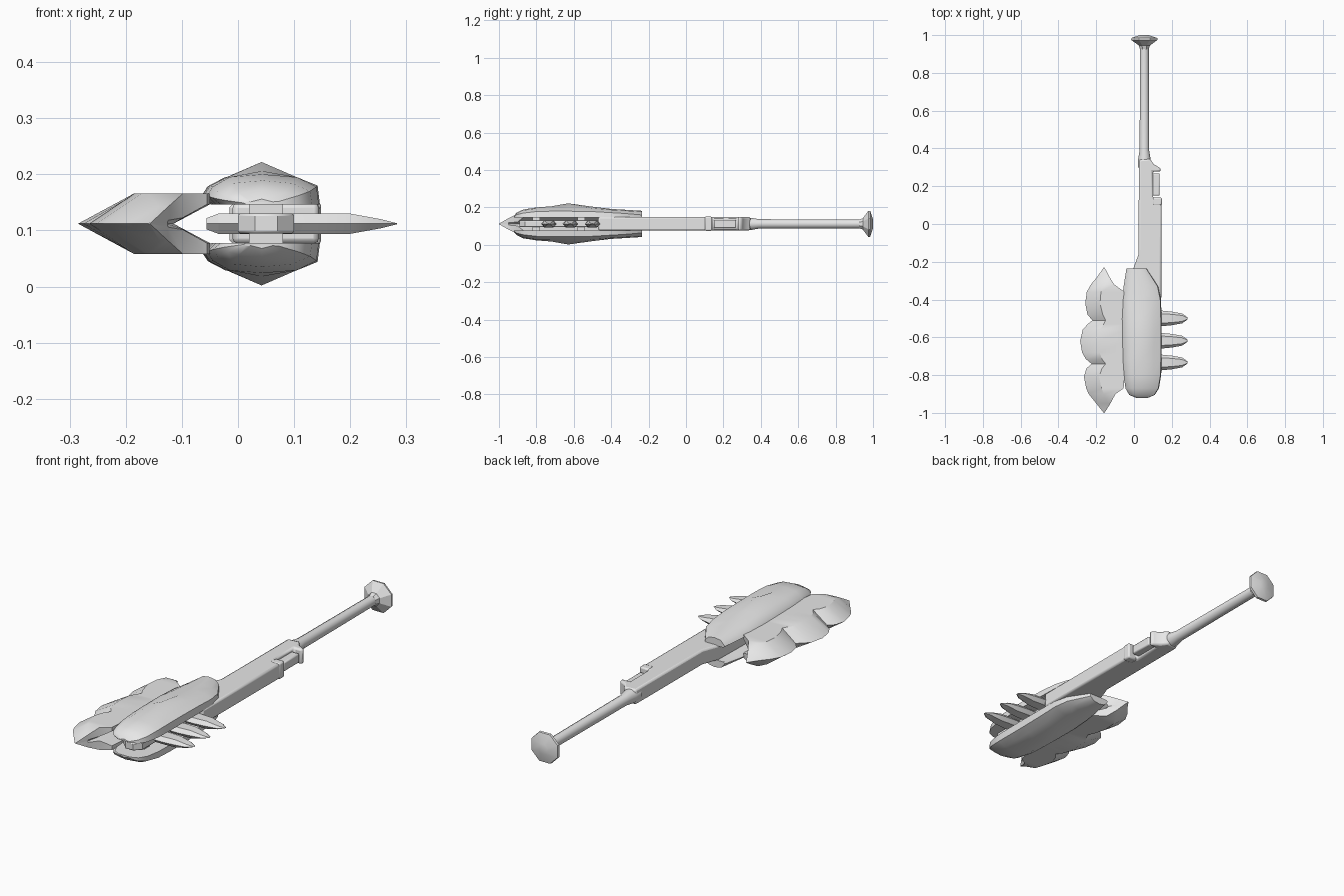
import bpy, bmesh, math

if "Cube" in bpy.data.objects:
    bpy.data.objects.remove(bpy.data.objects["Cube"])

MID = 0.112  # height of the horizontal symmetry plane
steel = bpy.data.materials.new("light_steel")
steel.diffuse_color = (0.8, 0.8, 0.8, 1)
steel.use_nodes = True
steel.node_tree.nodes["Principled BSDF"].inputs["Base Color"].default_value = steel.diffuse_color


def finish(name, bm, angle=35, bevel=0):
    bmesh.ops.remove_doubles(bm, verts=bm.verts, dist=1e-5)
    bmesh.ops.recalc_face_normals(bm, faces=bm.faces)
    me = bpy.data.meshes.new(name)
    bm.to_mesh(me)
    bm.free()
    me.materials.append(steel)
    ob = bpy.data.objects.new(name, me)
    bpy.context.collection.objects.link(ob)
    if bevel:
        m = ob.modifiers.new("edge_bevel", 'BEVEL')
        m.width, m.segments, m.limit_method = bevel, 2, 'ANGLE'
        m.angle_limit = math.radians(50)
    bpy.ops.object.select_all(action='DESELECT')
    ob.select_set(True)
    bpy.context.view_layer.objects.active = ob
    if angle:
        bpy.ops.object.shade_smooth_by_angle(angle=math.radians(angle))
    return ob


def loft(name, rings, angle=35):
    """Skin a list of closed rings and cap both ends."""
    bm = bmesh.new()
    vs = [[bm.verts.new(p) for p in r] for r in rings]
    n = len(rings[0])
    for a, b in zip(vs, vs[1:]):
        for i in range(n):
            j = (i + 1) % n
            bm.faces.new((a[i], a[j], b[j], b[i]))
    bm.faces.new(vs[0])
    bm.faces.new(vs[-1])
    return finish(name, bm, angle)


def turned(name, cx, profile, sides, angle=35):
    """Round part along y from (y, radius) pairs."""
    def ring(y, r):
        return [(cx + r * math.cos(2 * math.pi * (i + .5) / sides), y,
                 MID + r * math.sin(2 * math.pi * (i + .5) / sides)) for i in range(sides)]
    return loft(name, [ring(y, r) for y, r in profile], angle)


def slab(name, outline, z0, z1, bevel=0):
    bm = bmesh.new()
    f = bm.faces.new([bm.verts.new((x, y, z0)) for x, y in outline])
    ext = bmesh.ops.extrude_face_region(bm, geom=[f])
    bmesh.ops.translate(bm, vec=(0, 0, z1 - z0),
                        verts=[v for v in ext['geom'] if isinstance(v, bmesh.types.BMVert)])
    return finish(name, bm, 35, bevel)


# handle body with a side notch
slab("handle_body", [(-.01, -.47), (-.005, -.24), (.024, -.16), (.026, .34), (.085, .345),
                     (.105, .315), (.14, .297), (.143, .278), (.1, .278), (.1, .14),
                     (.146, .135), (.144, -.47)], .077, .149, .009)
# raised block seated in the notch
slab("notch_block", [(.095, .15), (.136, .15), (.136, .268), (.095, .268)], .09, .134, .006)
# raised collar around the body below the notch
slab("body_collar", [(.1, .1), (.148, .1), (.148, .14), (.1, .14)], .075, .151, .007)

# rod and flared pommel
turned("rod", .055, [(.3, .034), (.345, .034), (.39, .026), (.95, .024)], 12)
turned("pommel", .055, [(.925, .025), (.945, .032), (.975, .076), (.985, .074), (1.0, .025)], 8, 20)

# head shells, upper and lower: y, left x, right x, shoulder z, crown z
STATIONS = [(-.92, .01, .075, .152, .156), (-.905, -.025, .11, .162, .172),
            (-.87, -.045, .132, .17, .189), (-.8, -.055, .144, .178, .2),
            (-.72, -.06, .146, .18, .206), (-.63, -.062, .146, .18, .222),
            (-.5, -.065, .146, .178, .204), (-.4, -.063, .143, .172, .192),
            (-.33, -.055, .128, .168, .188), (-.235, -.04, .066, .16, .182)]
for side, label in ((1, "upper"), (-1, "lower")):
    rings = []
    for y, a, b, zs, zc in STATIONS:
        w, c = b - a, .5 * (a + b)
        flat = min(zc, .2) - .001
        prof = [(a + .08 * w, .146), (a, .5 * (.146 + zs)), (a + .05 * w, zs),
                (a + .2 * w, flat - .004), (c, zc), (b - .2 * w, flat - .004),
                (b - .02 * w, zs), (b, .146)]
        rings.append([(x, y, MID + side * (z - MID)) for x, z in prof])
    loft(label + "_head_shell", rings, 38)

# scalloped axe blade: y, cutting edge x, bevel ridge x, inner x, half thickness
BLADE = [(-1.0, -.16, -.158, -.156, .001), (-.95, -.2, -.14, -.125, .03),
         (-.9, -.24, -.16, -.098, .054), (-.87, -.253, -.172, -.055, .054),
         (-.81, -.265, -.185, -.05, .054), (-.765, -.252, -.17, -.05, .054),
         (-.74, -.225, -.15, -.05, .054), (-.715, -.255, -.17, -.05, .054),
         (-.68, -.275, -.182, -.05, .054), (-.62, -.285, -.185, -.05, .054),
         (-.56, -.272, -.18, -.05, .054), (-.53, -.245, -.16, -.05, .054),
         (-.51, -.22, -.15, -.05, .054), (-.48, -.246, -.165, -.05, .054),
         (-.42, -.258, -.18, -.05, .054), (-.36, -.25, -.175, -.05, .054),
         (-.32, -.228, -.155, -.105, .054), (-.28, -.195, -.14, -.13, .032),
         (-.23, -.16, -.158, -.156, .001)]
rings = []
for y, xe, xr, xi, t in BLADE:
    lip = t * .64 if xi > -.09 else t * .2
    xv = min(-.115, xi - .0005)
    half = [(xr, t), (xi, t), (xi, lip)]
    sec = [(xe, 0)] + half + [(xv, 0)] + [(x, -z) for x, z in reversed(half)]
    rings.append([(x, y, MID + z) for x, z in sec])
loft("axe_blade", rings, 30)

# spine bar between the shells
slab("spine_bar", [(.0, -.86), (.03, -.89), (.07, -.89), (.1, -.86), (.1, -.45), (.0, -.45)],
     .095, .13, .004)
# posts joining the spine to both shells
for y in (-.8, -.56):
    slab("spine_post", [(.02, y - .02), (.08, y - .02), (.08, y + .02), (.02, y + .02)], .07, .155)

# spikes that cross the head and point right
for y in (-.5, -.618, -.733):
    rings = []
    for x, w, h in ((-.056, .026, .01), (-.035, .04, .018), (.14, .042, .018),
                    (.2, .036, .018), (.255, .026, .008), (.283, .006, .001)):
        rings.append([(x, y - w, MID), (x, y - w * .6, MID + h), (x, y + w * .6, MID + h),
                      (x, y + w, MID), (x, y + w * .6, MID - h), (x, y - w * .6, MID - h)])
    loft("side_spike", rings, 25)
